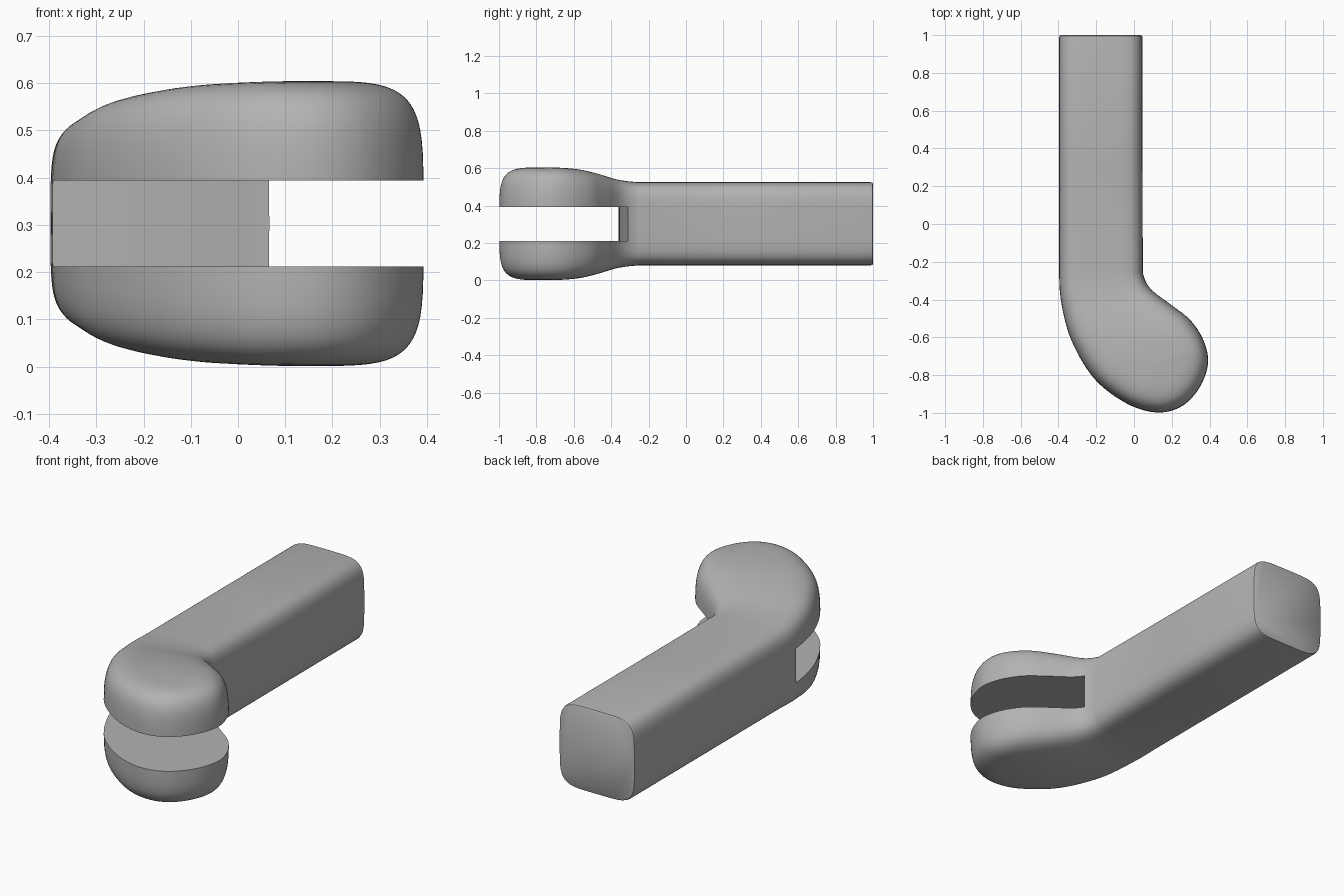
import bpy, bmesh, math
from mathutils import Vector

if "Cube" in bpy.data.objects:
    bpy.data.objects.remove(bpy.data.objects["Cube"], do_unlink=True)

MID_Z = 0.303      # mirror plane of the arm
POWER = 5          # squareness of the rounded cross-section
LEVELS = 36        # rings from bottom to top
STEPS = 6          # subdivisions per outline span

# Spine from beam to head centre: x, y, half height
spine = [(-.175, -.15, .2225), (-.175, -.25, .2225), (-.15, -.38, .237), (-.08, -.52, .27),
         (.02, -.64, .293), (.12, -.73, .301)]
# Plan outline on either side of the spine, and round the head
outer = [(-.397, -.13), (-.397, -.25), (-.385, -.42), (-.33, -.62), (-.21, -.82), (-.04, -.95)]
inner = [(.045, -.17), (.047, -.26), (.09, -.345), (.2, -.43), (.3, -.51), (.37, -.62)]
nose = [(.12, -.998), (.25, -.967), (.345, -.87), (.392, -.74)]


def catmull(p, q, r, s, t):
    return 0.5 * (2 * q + (r - p) * t + (2 * p - 5 * q + 4 * r - s) * t ** 2
                  + (3 * q - p - 3 * r + s) * t ** 3)


def smooth(points):
    points = [Vector(p) for p in points]
    out = []
    for i in range(1, len(points) - 2):
        out += [catmull(*points[i - 1:i + 3], k / STEPS) for k in range(STEPS)]
    return out + [points[-2]]


def make_object(name, bm):
    bmesh.ops.recalc_face_normals(bm, faces=bm.faces)
    mesh = bpy.data.meshes.new(name)
    bm.to_mesh(mesh)
    bm.free()
    obj = bpy.data.objects.new(name, mesh)
    bpy.context.collection.objects.link(obj)
    return obj


# Outline stations, each paired with its spine point
outline = smooth(outer + nose + inner[::-1])
centres = smooth(spine + [spine[-1]] * len(nose) + spine[::-1])


def beam_station(y, shrink=1.0):
    """Straight beam cross-section: left point, right point, spine point."""
    half = 0.221 * shrink
    return (Vector((-.176 - half, y)), Vector((-.176 + half, y)),
            Vector((-.176, y, .2225 * shrink)))


for y, shrink in ((.3, 1), (.985, 1), (.996, .99), (1, .965)):
    a, b, c = beam_station(y, shrink)
    outline = [a] + outline + [b]
    centres = [c] + centres + [c]

# Arm: outline drawn in towards the spine level by level
bm = bmesh.new()
rings = []
for k in range(LEVELS + 1):
    angle = math.pi * (k / LEVELS - 0.5)
    reach = max(0, math.cos(angle)) ** (2 / POWER) if 0 < k < LEVELS else 0
    rise = math.copysign(abs(math.sin(angle)) ** (2 / POWER), angle)
    ring = []
    for o, c in zip(outline, centres):
        p = c.xy + (o - c.xy) * reach
        ring.append(bm.verts.new((p.x, p.y, MID_Z + c.z * rise)))
    rings.append(ring)
for low, high in zip(rings, rings[1:]):
    for i in range(len(low) - 1):
        bm.faces.new((low[i], low[i + 1], high[i + 1], high[i]))
# Flat end of the beam
bm.faces.new([r[0] for r in rings] + [r[-1] for r in rings[-2:0:-1]])
bmesh.ops.remove_doubles(bm, verts=bm.verts, dist=0.0004)
arm = make_object("hinge_arm", bm)

# Slot cutter with a gently curved back wall
xs = [-.6, -.39] + [-.39 + .05 * i for i in range(1, 10)]
wall = [(x, -.36 + .24 * max(0, x + .39) ** 2) for x in xs]
plan = wall + [(.6, -.3), (.6, -1.2), (-.6, -1.2)]
bm = bmesh.new()
base = bm.faces.new([bm.verts.new((x, y, .212)) for x, y in plan])
extruded = bmesh.ops.extrude_face_region(bm, geom=[base])["geom"]
bmesh.ops.translate(bm, vec=(0, 0, .182),
                    verts=[v for v in extruded if isinstance(v, bmesh.types.BMVert)])
cutter = make_object("slot_cutter", bm)

cut = arm.modifiers.new("slot", 'BOOLEAN')
cut.operation = 'DIFFERENCE'
cut.solver = 'EXACT'
cut.object = cutter
bpy.ops.object.select_all(action='DESELECT')
arm.select_set(True)
bpy.context.view_layer.objects.active = arm
bpy.ops.object.modifier_apply(modifier=cut.name)
bpy.data.objects.remove(cutter, do_unlink=True)

# Plain grey finish
grey = bpy.data.materials.new("plain_grey")
grey.use_nodes = True
colour = (.45, .45, .45, 1)
grey.diffuse_color = colour
grey.node_tree.nodes["Principled BSDF"].inputs["Base Color"].default_value = colour
arm.data.materials.clear()
arm.data.materials.append(grey)
bpy.ops.object.shade_smooth_by_angle(angle=math.radians(40))
